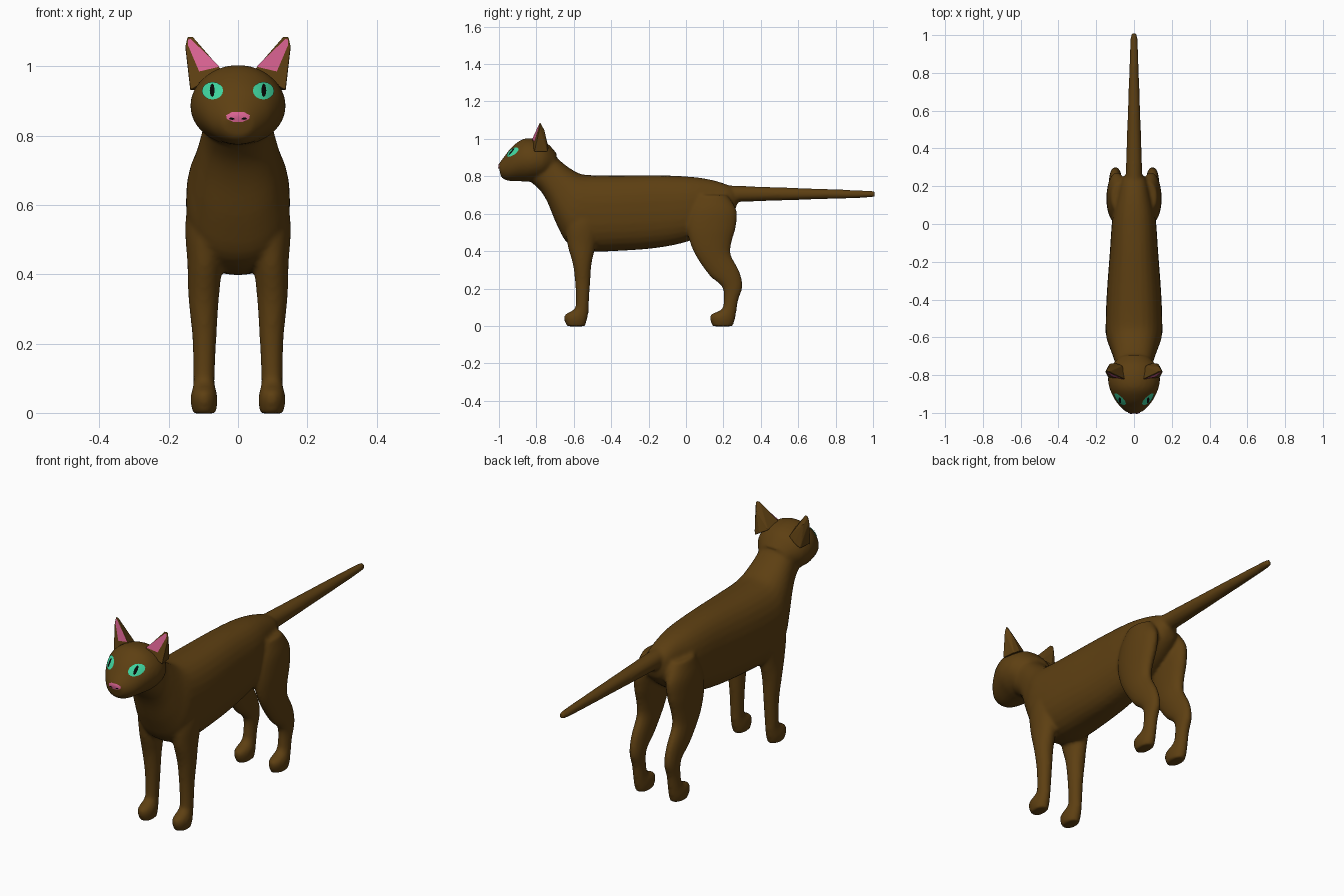
import bpy, bmesh, math
from mathutils import Vector
from mathutils.bvhtree import BVHTree

cube = bpy.data.objects.get("Cube")
if cube:
    bpy.data.objects.remove(cube, do_unlink=True)


def material(name, rgb):
    mat = bpy.data.materials.new(name)
    mat.use_nodes = True
    color = (*rgb, 1.0)
    mat.diffuse_color = color
    mat.node_tree.nodes["Principled BSDF"].inputs["Base Color"].default_value = color
    return mat


brown = material("brown_fur", (0.11, 0.05, 0.006))
pink = material("pink_skin", (0.70, 0.125, 0.29))
teal = material("teal_iris", (0.05, 0.67, 0.35))
black = material("black_pupil", (0.002, 0.002, 0.002))


def make_object(name, bm, mat, smooth=True):
    mesh = bpy.data.meshes.new(name)
    for face in bm.faces:
        face.smooth = smooth
    bm.to_mesh(mesh)
    bm.free()
    mesh.materials.append(mat)
    obj = bpy.data.objects.new(name, mesh)
    bpy.context.collection.objects.link(obj)
    return obj


def refine(sections, steps=4):
    """Catmull-Rom interpolation between neighbouring cross-sections."""
    pts = [Vector(s) for s in sections]
    out = []
    for i in range(len(pts) - 1):
        p0, p1, p2 = pts[max(i - 1, 0)], pts[i], pts[i + 1]
        p3 = pts[min(i + 2, len(pts) - 1)]
        for k in range(steps):
            t = k / steps
            out.append(p1 + (p2 - p0) * t / 2
                       + (p0 * 2 - p1 * 5 + p2 * 4 - p3) * t ** 2 / 2
                       + (p1 * 3 - p0 - p2 * 3 + p3) * t ** 3 / 2)
    return out + [pts[-1]]


def loft(bm, sections, side=1, power=2.0, count=28):
    """Skin rounded rings; a section is edge y, z, opposite edge y, z, centre x, half width."""
    rings = []
    for y1, z1, y2, z2, cx, half in refine(sections):
        ring = []
        for k in range(count):
            a = math.tau * k / count
            c, s = math.cos(a), math.sin(a)
            u = math.copysign(abs(c) ** (2 / power), c)
            v = math.copysign(abs(s) ** (2 / power), s)
            ring.append(bm.verts.new((side * (cx + half * v),
                                      (y1 + y2) / 2 + (y1 - y2) / 2 * u,
                                      (z1 + z2) / 2 + (z1 - z2) / 2 * u)))
        rings.append(ring)
    for a, b in zip(rings, rings[1:]):
        for k in range(count):
            j = (k + 1) % count
            bm.faces.new((a[k], a[j], b[j], b[k]))
    bm.faces.new(rings[0])
    bm.faces.new(rings[-1])


# Torso and neck
torso = [
    (.27, .73, .275, .66, 0, .03), (.22, .755, .25, .60, 0, .065),
    (.14, .78, .15, .52, 0, .09), (.03, .797, .02, .455, 0, .115),
    (-.15, .806, -.15, .418, 0, .128), (-.35, .805, -.35, .402, 0, .143),
    (-.50, .806, -.52, .40, 0, .15), (-.56, .812, -.63, .44, 0, .147),
    (-.60, .83, -.69, .54, 0, .13), (-.645, .86, -.74, .66, 0, .112),
    (-.69, .90, -.78, .725, 0, .10), (-.74, .96, -.83, .77, 0, .095)]

# Head, from the nape to the muzzle
head = [
    (-.69, .92, -.74, .80, 0, .085), (-.74, .975, -.78, .78, 0, .125),
    (-.80, 1.0, -.84, .772, 0, .138), (-.87, 1.0, -.88, .773, 0, .128),
    (-.93, .958, -.93, .774, 0, .102), (-.97, .908, -.96, .778, 0, .075),
    (-.995, .875, -.985, .792, 0, .048), (-1.003, .862, -.992, .81, 0, .03)]

tail = [
    (.18, .755, .18, .66, 0, .045), (.30, .748, .30, .664, 0, .043),
    (.65, .736, .65, .675, 0, .031), (.98, .723, .98, .686, 0, .019),
    (1.004, .714, 1.004, .696, 0, .01)]

front_leg = [
    (-.60, .67, -.46, .67, .085, .045), (-.64, .55, -.46, .55, .097, .055),
    (-.635, .44, -.485, .42, .096, .050), (-.605, .33, -.505, .33, .099, .044),
    (-.592, .22, -.513, .22, .097, .035), (-.59, .11, -.52, .11, .098, .031),
    (-.605, .085, -.52, .08, .098, .031), (-.645, .062, -.525, .05, .098, .037),
    (-.652, .035, -.53, .03, .098, .039), (-.637, -.002, -.54, -.002, .097, .033)]

hind_leg = [
    (.06, .70, .22, .70, .075, .045), (.02, .62, .27, .62, .088, .053),
    (.005, .53, .267, .53, .094, .052), (.02, .45, .245, .45, .098, .046),
    (.055, .37, .24, .38, .10, .04), (.125, .27, .287, .29, .10, .035),
    (.195, .205, .302, .21, .098, .031), (.20, .12, .28, .14, .098, .029),
    (.185, .085, .27, .08, .098, .031), (.135, .062, .265, .05, .098, .037),
    (.128, .035, .26, .03, .098, .039), (.143, -.002, .25, -.002, .097, .033)]

# Fuse everything furry into one smooth skin
bm = bmesh.new()
loft(bm, torso, power=2.4)
loft(bm, head)
loft(bm, tail)
for side in (1, -1):
    loft(bm, front_leg, side)
    loft(bm, hind_leg, side)
bmesh.ops.recalc_face_normals(bm, faces=bm.faces)
body = make_object("body", bm, brown)
remesh = body.modifiers.new("fuse", "REMESH")
remesh.mode = "VOXEL"
remesh.voxel_size = 0.009
remesh.use_smooth_shade = True
soften = body.modifiers.new("soften", "SMOOTH")
soften.factor = 0.5
soften.iterations = 6

skin = BVHTree.FromObject(body, bpy.context.evaluated_depsgraph_get())


def face_patch(name, outline, mat, lift):
    """Lay a thin coloured patch, drawn in x and z, over the front of the head."""
    count = len(outline)
    mid = sum((Vector(p) for p in outline), Vector((0, 0))) / count

    def drape(p):
        hit, normal, _, _ = skin.ray_cast(Vector((p.x, -2, p.y)), Vector((0, 1, 0)))
        return bm.verts.new(hit + normal * lift)

    bm = bmesh.new()
    centre = drape(mid)
    rings = [[drape(mid.lerp(Vector(p), r / 3)) for p in outline] for r in (1, 2, 3)]
    for k in range(count):
        j = (k + 1) % count
        bm.faces.new((centre, rings[0][k], rings[0][j]))
        for a, b in zip(rings, rings[1:]):
            bm.faces.new((a[k], b[k], b[j], a[j]))
    bm.normal_update()
    bmesh.ops.reverse_faces(bm, faces=[f for f in bm.faces if f.normal.y > 0])
    return make_object(name, bm, mat)


def oval(x, z, rx, rz, count=16):
    turns = [math.tau * k / count for k in range(count)]
    return [(x + rx * math.cos(a), z + rz * math.sin(a)) for a in turns]


# Ears, eyes and nostrils on both sides
ear_front = [(.042, .985), (.131, 1.087), (.147, 1.087), (.153, 1.06), (.138, .93)]
ear_back = [(.06, -.75, .97), (.10, -.735, .95), (.13, -.74, .93), (.134, -.757, 1.048)]
ear_inside = [(.053, .999), (.137, 1.079), (.144, 1.077), (.144, 1.06), (.112, .985)]


def ear_point(x, z, side, lift=0.0):
    return (side * x, -.82 + .2 * (z - 1) + .25 * (x - .05) - lift, z)


for side, label in ((1, "left"), (-1, "right")):
    bm = bmesh.new()
    for x, z in ear_front:
        bm.verts.new(ear_point(x, z, side))
    for x, y, z in ear_back:
        bm.verts.new((side * x, y, z))
    bmesh.ops.convex_hull(bm, input=bm.verts)
    bmesh.ops.recalc_face_normals(bm, faces=bm.faces)
    ear = make_object(label + "_ear", bm, brown, smooth=False)
    bevel = ear.modifiers.new("soft_edges", "BEVEL")
    bevel.width = 0.004
    bevel.segments = 2

    bm = bmesh.new()
    inner = bm.faces.new([bm.verts.new(ear_point(x, z, side, .003)) for x, z in ear_inside])
    bm.normal_update()
    if inner.normal.y > 0:
        inner.normal_flip()
    make_object(label + "_inner_ear", bm, pink, smooth=False)

    face_patch(label + "_eye", oval(side * .072, .928, .03, .025), teal, .003)
    face_patch(label + "_pupil", oval(side * .072, .928, .007, .019, 8), black, .005)
    face_patch(label + "_nostril", oval(side * .017, .849, .008, .003, 8), black, .005)

# Nose
half = [(.018, .866), (.033, .858), (.031, .848), (.013, .840)]
face_patch("nose", half + [(-x, z) for x, z in reversed(half)], pink, .003)
